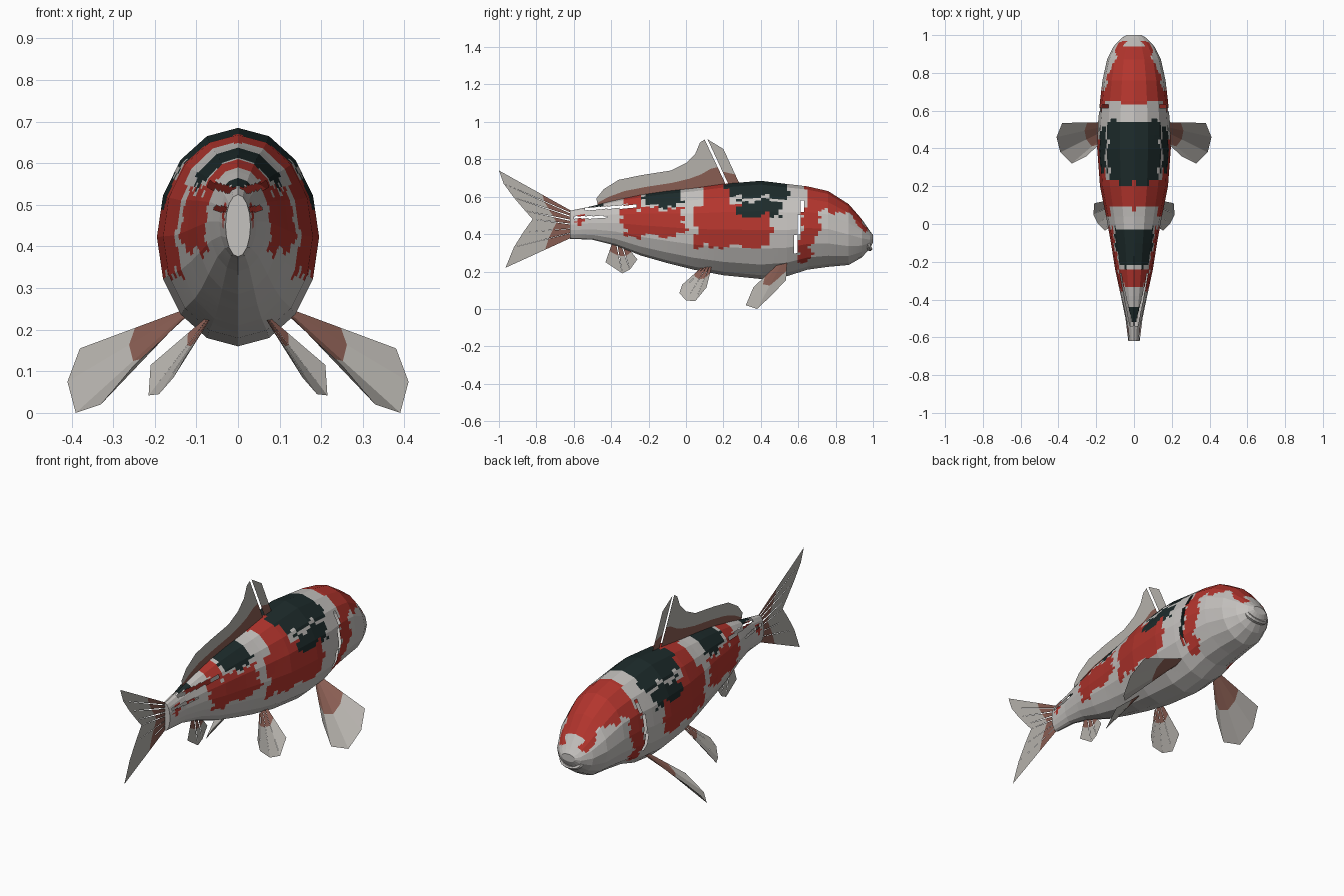
import bpy, bmesh, math
from mathutils import Vector

cube = bpy.data.objects.get("Cube")
if cube:
    bpy.data.objects.remove(cube, do_unlink=True)


def material(name, rgb):
    m = bpy.data.materials.new(name)
    m.use_nodes = True
    m.diffuse_color = (*rgb, 1)
    m.node_tree.nodes["Principled BSDF"].inputs["Base Color"].default_value = (*rgb, 1)
    return m


white = material("pale scale", (0.56, 0.54, 0.52))
red = material("red scale", (0.45, 0.035, 0.026))
black = material("black scale", (0.012, 0.024, 0.024))
fin_grey = material("pale fin", (0.46, 0.44, 0.41))
fin_red = material("fin root", (0.25, 0.11, 0.085))


def finish(name, bm, mats):
    mesh = bpy.data.meshes.new(name)
    bm.to_mesh(mesh)
    bm.free()
    for m in mats:
        mesh.materials.append(m)
    ob = bpy.data.objects.new(name, mesh)
    bpy.context.collection.objects.link(ob)
    return ob


# Body stations: y, bottom, top, half width
STATIONS = [
    (-0.62, 0.375, 0.525, 0.03), (-0.5, 0.37, 0.55, 0.045), (-0.38, 0.34, 0.58, 0.07),
    (-0.24, 0.285, 0.61, 0.1), (-0.1, 0.245, 0.63, 0.122), (0.04, 0.21, 0.645, 0.148),
    (0.2, 0.18, 0.668, 0.18), (0.4, 0.16, 0.685, 0.195), (0.54, 0.175, 0.668, 0.19),
    (0.65, 0.21, 0.655, 0.18), (0.76, 0.225, 0.63, 0.167), (0.87, 0.235, 0.56, 0.143),
    (0.94, 0.275, 0.48, 0.108), (0.985, 0.325, 0.415, 0.065), (1.0, 0.355, 0.395, 0.04)]
SIDES = 16

# Rectangular markings: colour slot, y from, y to, z from, z to
MARKS = [
    (2, 0.23, 0.55, 0.595, 1), (2, 0.27, 0.51, 0.5, 0.578),
    (2, -0.23, -0.03, 0.55, 1), (2, -0.53, -0.45, 0.53, 1),
    (1, 0.1, 0.23, 0.33, 1), (1, 0.05, 0.45, 0.33, 0.55),
    (1, -0.33, -0.01, 0.39, 0.535), (1, -0.34, -0.25, 0.42, 1),
    (1, -0.58, -0.54, 0.46, 0.52)]


def jag(v):
    return 0.012 * math.sin(v * 41) + 0.009 * math.sin(v * 97 + 1)


def colour_at(y, z):
    u, w = y + jag(z), z + jag(y)
    for slot, y0, y1, z0, z1 in MARKS:
        if y0 < u < y1 and z0 < w < z1:
            return slot
    # Crown patch and the gill band that runs down from it
    crown = 0.66 < u < 0.95 and w > 0.52 - max(0, y - 0.85)
    lean = 0.17 * (z - 0.25)
    band = 0.585 + lean < u < 0.65 + 2 * lean and z > 0.245 and u < 0.72
    return 1 if crown or band else 0


def in_slit(y, z):
    gill = abs(y - 0.57 - 0.17 * (z - 0.25)) < 0.008 and 0.3 < z < 0.58
    back = abs(z - 0.545 - 0.06 * (y + 0.35)) < 0.007 and -0.55 < y < -0.27
    tail = abs(z - 0.49) < 0.006 and -0.6 < y < -0.42
    return gill or back or tail


# Faceted body, subdivided only so that the markings get stepped edges
bm = bmesh.new()
rings = []
for y, low, high, half in STATIONS:
    ring = []
    for k in range(SIDES):
        a = math.tau * k / SIDES
        ring.append(bm.verts.new((half * math.sin(a), y,
                                  (low + high) / 2 + (high - low) / 2 * math.cos(a))))
    rings.append(ring)
for a, b in zip(rings, rings[1:]):
    for k in range(SIDES):
        n = (k + 1) % SIDES
        bm.faces.new((a[k], a[n], b[n], b[k]))
bmesh.ops.subdivide_edges(bm, edges=bm.edges[:], cuts=5, use_grid_fill=True)
bmesh.ops.holes_fill(bm, edges=[e for e in bm.edges if e.is_boundary], sides=0)
bmesh.ops.recalc_face_normals(bm, faces=bm.faces[:])
gone = []
for f in bm.faces:
    c = f.calc_center_median()
    f.material_index = colour_at(c.y, c.z) if len(f.verts) == 4 else 0
    if len(f.verts) == 4 and in_slit(c.y, c.z):
        gone.append(f)
bmesh.ops.delete(bm, geom=gone, context="FACES")
finish("body", bm, [white, red, black])

# Lips
bpy.ops.mesh.primitive_torus_add(major_segments=16, minor_segments=6, major_radius=0.05,
                                 minor_radius=0.014, location=(0, 0.972, 0.345),
                                 rotation=(math.radians(-65), 0, 0))
lips = bpy.context.object
lips.name = "lips"
lips.scale = (1.1, 0.6, 1)
lips.data.materials.append(white)


def fin(name, base, tips, root, gap=0.0, side=1):
    """Sheet of rays from base to tips; the first part, root, is red."""
    bm = bmesh.new()
    base = [Vector((p[0] * side, p[1], p[2])) for p in base]
    tips = [Vector((p[0] * side, p[1], p[2])) for p in tips]
    for i in range(len(base) - 1):
        b0, b1, t0, t1 = base[i], base[i + 1], tips[i], tips[i + 1]
        # Each ray panel narrows towards its root, leaving slits
        c0, c1 = b0.lerp(b1, gap), b1.lerp(b0, gap)
        m0, m1 = c0.lerp(t0, root), c1.lerp(t1, root)
        for slot, quad in ((1, (c0, c1, m1, m0)), (0, (m0, m1, t1, t0))):
            f = bm.faces.new([bm.verts.new(p) for p in quad])
            f.material_index = slot
    bmesh.ops.remove_doubles(bm, verts=bm.verts[:], dist=0.0005)
    return finish(name, bm, [fin_grey, fin_red])


def flat(points):
    return [(0, y, z) for y, z in points]


# Dorsal fin: leading spine and trailing sail
fin("dorsal_spine", flat([(0.29, 0.66), (0.23, 0.66)]),
    flat([(0.2, 0.855), (0.115, 0.907)]), 0.3)
fin("dorsal_sail",
    flat([(0.215, 0.66), (0.17, 0.655), (0.1, 0.645), (0.03, 0.64), (-0.07, 0.63),
          (-0.2, 0.61), (-0.31, 0.59), (-0.4, 0.57), (-0.47, 0.55)]),
    flat([(0.1, 0.905), (0.075, 0.89), (0.05, 0.83), (0, 0.78), (-0.08, 0.74),
          (-0.24, 0.715), (-0.36, 0.69), (-0.44, 0.64), (-0.48, 0.59)]), 0.4)

# Forked tail
fin("tail_upper", flat([(-0.6, 0.52), (-0.6, 0.505), (-0.6, 0.49), (-0.6, 0.47), (-0.6, 0.45)]),
    flat([(-1.0, 0.74), (-0.975, 0.67), (-0.92, 0.595), (-0.86, 0.525), (-0.82, 0.48)]),
    0.42, 0.2)
fin("tail_lower", flat([(-0.6, 0.45), (-0.6, 0.43), (-0.6, 0.41), (-0.6, 0.385)]),
    flat([(-0.82, 0.48), (-0.87, 0.41), (-0.92, 0.33), (-0.965, 0.22)]), 0.42, 0.06)

# Anal fin
fin("anal_fin", flat([(-0.31, 0.33), (-0.34, 0.33), (-0.37, 0.345), (-0.4, 0.35)]),
    flat([(-0.26, 0.265), (-0.3, 0.21), (-0.34, 0.19), (-0.43, 0.25)]), 0.4, 0.12)

# Paired fins
for label, s in (("left", 1), ("right", -1)):
    fin("pectoral_fin_" + label,
        [(0.125, 0.54, 0.25), (0.125, 0.525, 0.245), (0.125, 0.51, 0.24),
         (0.125, 0.495, 0.235), (0.125, 0.48, 0.23)],
        [(0.38, 0.535, 0.155), (0.41, 0.46, 0.075), (0.39, 0.38, 0),
         (0.33, 0.32, 0.02), (0.25, 0.36, 0.115)], 0.48, 0, s)
    fin("pelvic_fin_" + label,
        [(0.07, 0.14, 0.235), (0.07, 0.125, 0.23), (0.07, 0.11, 0.225),
         (0.07, 0.095, 0.22), (0.07, 0.08, 0.22)],
        [(0.21, 0.11, 0.115), (0.215, 0.05, 0.042), (0.19, 0, 0.045),
         (0.155, -0.035, 0.085), (0.13, -0.02, 0.13)], 0.36, 0.06, s)
